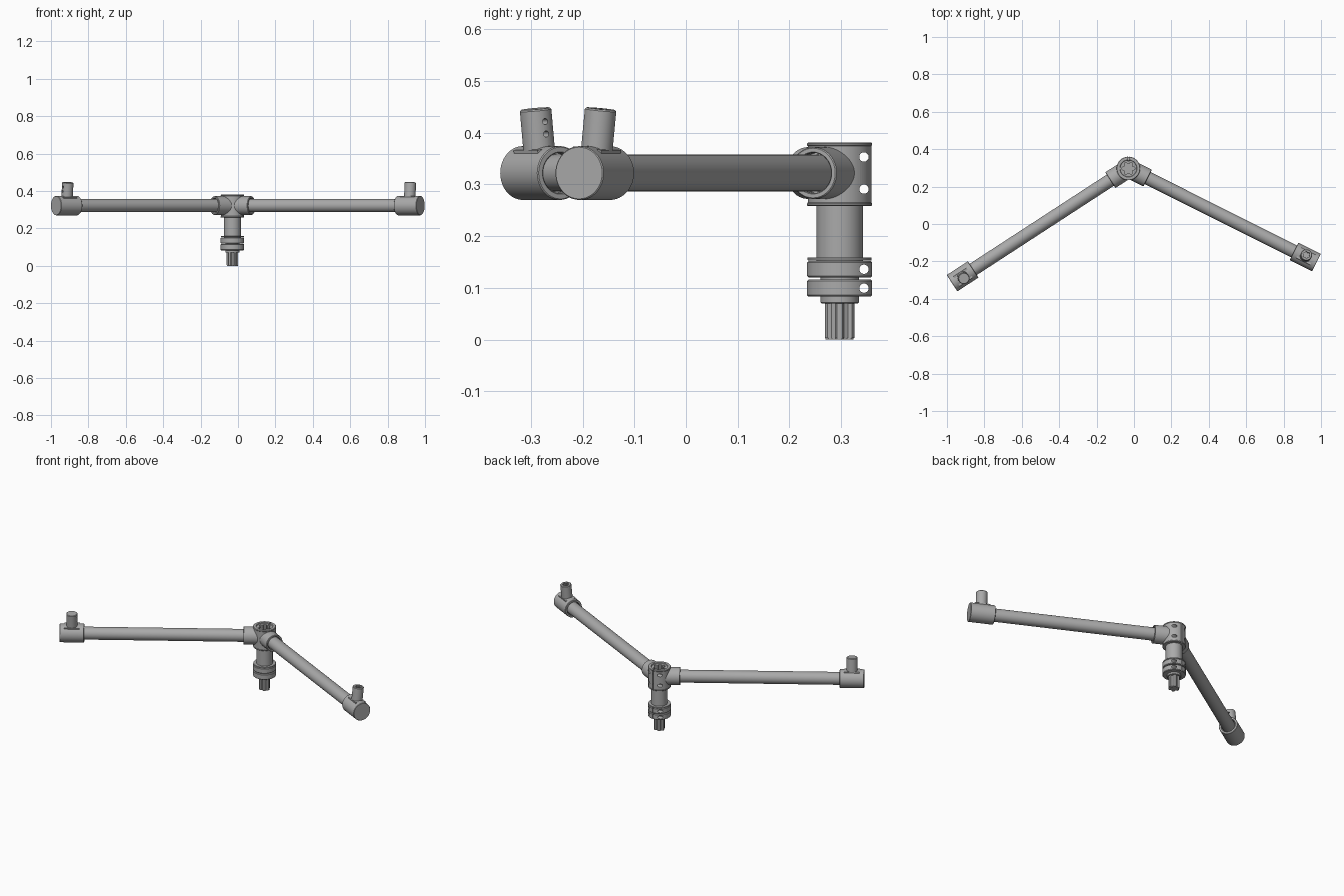
import bpy, bmesh
from math import sin, cos, pi, radians
from mathutils import Matrix, Vector

if "Cube" in bpy.data.objects:
    bpy.data.objects.remove(bpy.data.objects["Cube"])

steel = bpy.data.materials.new("satin_steel")
steel.use_nodes = True
GREY = (0.40, 0.40, 0.40, 1)
steel.diffuse_color = GREY
steel.node_tree.nodes["Principled BSDF"].inputs["Base Color"].default_value = GREY

HUB = Vector((-0.03, 0.297, 0))
ARM_Z = 0.322
POST = Matrix.Translation(HUB)


def finish(name, bm, matrix):
    bmesh.ops.remove_doubles(bm, verts=bm.verts, dist=1e-6)
    bm.transform(matrix)
    bmesh.ops.recalc_face_normals(bm, faces=bm.faces)
    mesh = bpy.data.meshes.new(name)
    bm.to_mesh(mesh)
    bm.free()
    mesh.materials.append(steel)
    obj = bpy.data.objects.new(name, mesh)
    bpy.context.collection.objects.link(obj)
    return obj


def lathe(name, profile, matrix, steps=48):
    """Spin (radius, height) points about the local z axis."""
    bm = bmesh.new()
    points = [bm.verts.new((r, 0, z)) for r, z in profile]
    edges = [bm.edges.new(pair) for pair in zip(points, points[1:])]
    bmesh.ops.spin(bm, geom=points + edges, cent=(0, 0, 0), axis=(0, 0, 1),
                   angle=2 * pi, steps=steps, use_merge=True)
    return finish(name, bm, matrix)


def rod(name, radius, low, high, matrix, chamfer=0.002, steps=48):
    c = chamfer
    return lathe(name, [(0, low), (radius - c, low), (radius, low + c),
                        (radius, high - c), (radius - c, high), (0, high)], matrix, steps)


def star(name, radius, depth, low, high, matrix):
    """Six-lobed prism."""
    bm = bmesh.new()
    n = 72
    ring = []
    for i in range(n):
        a = 2 * pi * i / n
        r = radius - depth * (0.5 - 0.5 * max(-1, min(1, 1.8 * cos(6 * a))))
        ring.append(bm.verts.new((r * cos(a), r * sin(a), low)))
    base = bm.faces.new(ring)
    top = bmesh.ops.extrude_face_region(bm, geom=[base])["geom"]
    bmesh.ops.translate(bm, vec=(0, 0, high - low),
                        verts=[g for g in top if isinstance(g, bmesh.types.BMVert)])
    return finish(name, bm, matrix)


def box(name, size, center, matrix):
    bm = bmesh.new()
    bmesh.ops.create_cube(bm, size=1, matrix=Matrix.Translation(center) @ Matrix.Diagonal((*size, 1)))
    return finish(name, bm, matrix)


def cut(obj, cutters):
    """Subtract the cutters, bake the result and remove the cutters."""
    for cutter in cutters:
        mod = obj.modifiers.new("cut", "BOOLEAN")
        mod.operation = "DIFFERENCE"
        mod.solver = "EXACT"
        mod.object = cutter
        cutter.hide_render = True
    bpy.context.view_layer.update()
    baked = bpy.data.meshes.new_from_object(obj.evaluated_get(bpy.context.evaluated_depsgraph_get()))
    obj.modifiers.clear()
    obj.data = baked
    for cutter in cutters:
        bpy.data.objects.remove(cutter)


def clamp_cutters(low, high, screw_heights):
    """Rear slit plus screw holes running across it."""
    tools = [box("slit_cutter", (0.005, 0.05, high - low + 0.02),
                 (0, 0.061, (low + high) / 2), POST)]
    for z in screw_heights:
        across = POST @ Matrix.Translation((0, 0.047, z)) @ Matrix.Rotation(pi / 2, 4, "Y")
        tools.append(rod("screw_cutter", 0.009, -0.1, 0.1, across, 0, 20))
    return tools


# Hub with rims, star socket and split clamp
hub = lathe("hub", [(0, 0.258), (0.061, 0.258), (0.063, 0.26), (0.063, 0.263), (0.0615, 0.265),
                    (0.0615, 0.374), (0.063, 0.376), (0.063, 0.379), (0.061, 0.381),
                    (0.046, 0.381), (0.044, 0.376), (0, 0.376)], POST, 64)
cut(hub, [star("socket_cutter", 0.035, 0.011, 0.33, 0.4, POST)]
    + clamp_cutters(0.258, 0.381, (0.291, 0.353)))

# Column, collars and drive shaft
rod("column", 0.045, 0.15, 0.262, POST)
rod("column_core", 0.037, 0.07, 0.16, POST)
rod("thin_washer", 0.062, 0.153, 0.159, POST, 0.001)
for label, low, high in (("lower", 0.083, 0.116), ("upper", 0.12, 0.152)):
    collar = rod(label + "_collar", 0.063, low, high, POST, 0.003, 64)
    cut(collar, clamp_cutters(low, high, ((low + high) / 2,)))
rod("shaft_neck", 0.035, 0.07, 0.085, POST, 0.004)
star("drive_shaft", 0.031, 0.007, 0.003, 0.075, POST)
star("drive_shaft_tip", 0.029, 0.007, 0, 0.004, POST)


def build_arm(side, heading):
    frame = POST @ Matrix.Translation((0, 0, ARM_Z)) @ Matrix.Rotation(radians(heading), 4, "Z")
    along = frame @ Matrix.Rotation(pi / 2, 4, "Y")

    # Tube held by a recessed hub sleeve
    rod(side + "_tube", 0.0355, 0.06, 1.03, along, 0)
    lathe(side + "_sleeve", [(0, 0.036), (0.05, 0.036), (0.05, 0.113), (0.048, 0.115),
                             (0.0405, 0.115), (0.039, 0.113), (0.039, 0.095), (0, 0.095)], along)

    # End cap, slightly rolled about the arm
    roll = frame @ Matrix.Rotation(radians(-6), 4, "X")
    lathe(side + "_end_cap", [(0, 1.01), (0.039, 1.01), (0.039, 0.992), (0.041, 0.99),
                              (0.050, 0.99), (0.052, 0.992), (0.052, 1.123),
                              (0.050, 1.125), (0, 1.125)], along)
    box(side + "_cap_pad", (0.085, 0.062, 0.03), (1.058, 0, 0.033), roll)

    # Upright stud with star socket and cross holes
    upright = roll @ Matrix.Translation((1.058, 0, 0))
    stud = rod(side + "_stud", 0.0305, 0.03, 0.125, upright, 0.003)
    tools = [star("socket_cutter", 0.019, 0.005, 0.105, 0.14, upright)]
    for z in (0.076, 0.1):
        across = upright @ Matrix.Translation((0, 0, z)) @ Matrix.Rotation(pi / 2, 4, "Y")
        tools.append(rod("hole_cutter", 0.006, -0.05, 0.05, across, 0, 16))
    cut(stud, tools)


build_arm("right", 213.05)
build_arm("left", -26.6)

# Smooth shading with crisp edges
bpy.ops.object.select_all(action="DESELECT")
for obj in bpy.context.scene.objects:
    if obj.type == "MESH":
        obj.select_set(True)
        bpy.context.view_layer.objects.active = obj
bpy.ops.object.shade_smooth_by_angle(angle=radians(30))
